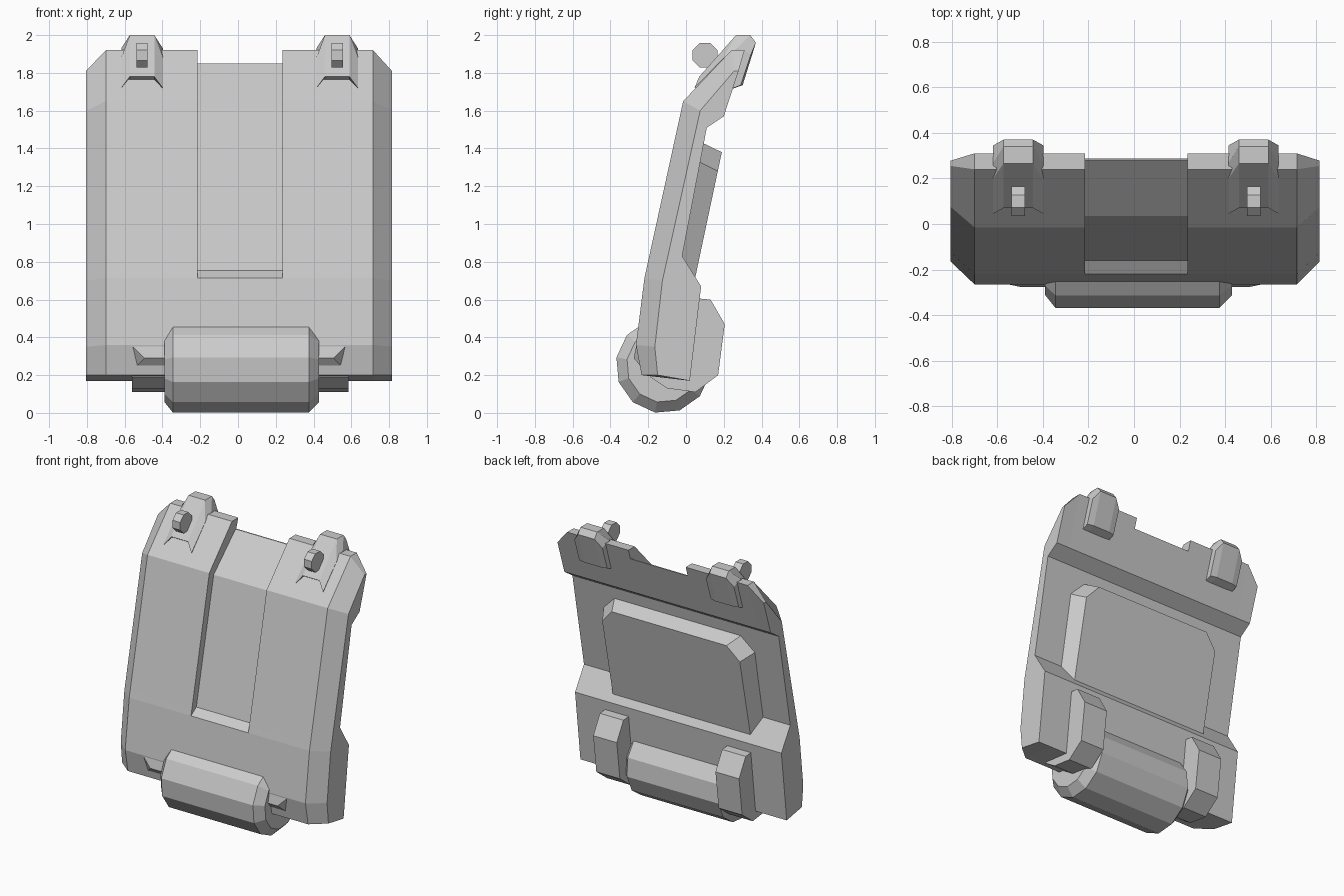
import bpy, bmesh, math

if "Cube" in bpy.data.objects:
    bpy.data.objects.remove(bpy.data.objects["Cube"])

grey = bpy.data.materials.new("plain_grey")
grey.diffuse_color = (0.6, 0.6, 0.6, 1)
grey.use_nodes = True
grey.node_tree.nodes["Principled BSDF"].inputs["Base Color"].default_value = grey.diffuse_color


def loft(name, sections):
    """Skin matching rings of 3D points and cap both ends."""
    bm = bmesh.new()
    rings = [[bm.verts.new(p) for p in s] for s in sections]
    n = len(rings[0])
    for a, b in zip(rings, rings[1:]):
        for i in range(n):
            j = (i + 1) % n
            bm.faces.new((a[i], a[j], b[j], b[i]))
    bm.faces.new(rings[0])
    bm.faces.new(rings[-1])
    bmesh.ops.remove_doubles(bm, verts=bm.verts, dist=1e-5)
    bmesh.ops.dissolve_degenerate(bm, edges=bm.edges, dist=1e-5)
    bmesh.ops.recalc_face_normals(bm, faces=bm.faces)
    me = bpy.data.meshes.new(name)
    bm.to_mesh(me)
    bm.free()
    me.materials.append(grey)
    ob = bpy.data.objects.new(name, me)
    bpy.context.collection.objects.link(ob)
    return ob


def at(x, profile):
    return [(x, y, z) for y, z in profile]


def ring(cy, cz, r, n, start):
    return [(cy + r * math.cos(math.radians(start + 360 * i / n)),
             cz + r * math.sin(math.radians(start + 360 * i / n))) for i in range(n)]


# Main shell: bent side profile (y, z), with chamfered sides and a front channel
back = [(.20, 1.57), (.11, 1.51), (-.02, .83), (.08, .67), (.02, .17)]
full = [(-.235, .20), (-.265, .36), (-.22, .715), (-.211, .755),
        (-.015, 1.65), (.24, 1.92), (.31, 1.92)] + back
channel = [(-.235, .20), (-.265, .36), (-.22, .715), (-.16, .755),
           (.035, 1.62), (.28, 1.85), (.288, 1.85)] + back
side = [(-.15, .20), (-.165, .35), (-.125, .70), (-.115, .745),
        (.075, 1.60), (.255, 1.81), (.278, 1.81)] + back
loft("shell", [at(-.805, side), at(-.70, full), at(-.215, full), at(-.215, channel),
               at(.235, channel), at(.235, full), at(.715, full), at(.815, side)])

# Small lip overhanging the lower front edge
lip_y = [(-.262, .36), (-.277, .29), (-.243, .25), (-.2, .30)]
lip_x = [.57, .50, .54, .55]
loft("front_lip", [[(s * x + .005, y, z) for x, (y, z) in zip(lip_x, lip_y)] for s in (-1, 1)])


# Back pad: tapered slab with cut upper corners, leaning with the shell
def pad_ring(w, wt, z_side, z_top, y0, slope):
    pts = [(-w, .6), (w, .6), (w, z_side), (wt, z_top), (-wt, z_top), (-w, z_side)]
    return [(x, y0 + slope * z, z) for x, z in pts]


loft("back_pad", [pad_ring(.61, .51, 1.34, 1.44, -.21, .191),
                  pad_ring(.54, .45, 1.28, 1.38, -.103, .212)])

# Bottom roll: twelve sides with chamfered ends
big, small = ring(-.12, .25, .252, 12, 20), ring(-.12, .25, .195, 12, 20)
loft("bottom_roll", [at(-.39, small), at(-.345, big), at(.375, big), at(.43, small)])

# Brackets holding the roll
bracket = [(.02, .61), (.13, .60), (.205, .47), (.17, .20), (.05, .11),
           (-.10, .13), (-.19, .19), (-.19, .30)]
for label, x0, x1 in (("left", -.56, -.375), ("right", .40, .585)):
    loft("bracket_" + label, [at(x0, bracket), at(x1, bracket)])

# Top clips wrapped over the upper edge, each with an eight-sided knob
crown = [(.07, 1.78), (.265, 2.0), (.34, 2.0), (.37, 1.96), (.30, 1.735), (.20, 1.70)]
skirt = [(.045, 1.72), (.20, 1.88), (.27, 1.93), (.345, 1.90), (.29, 1.735), (.20, 1.70)]
knob = ring(.10, 1.893, .071, 8, 22.5)
for label, cx in (("left", -.508), ("right", .525)):
    loft("clip_" + label, [at(cx - .11, skirt), at(cx - .065, crown),
                           at(cx + .065, crown), at(cx + .11, skirt)])
    loft("knob_" + label, [at(cx - .03, knob), at(cx + .03, knob)])
